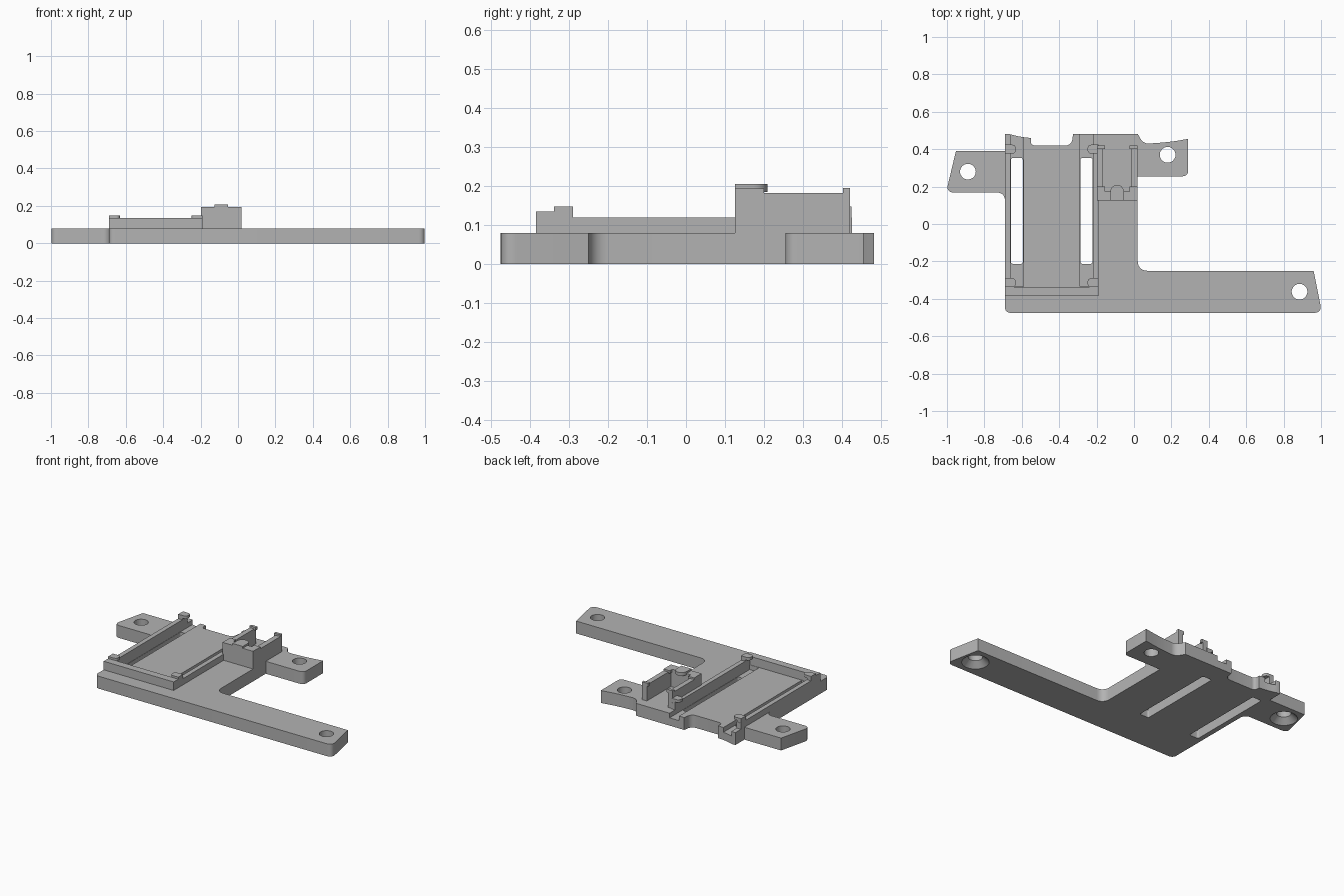
import bpy, bmesh, math
from mathutils import Vector

if "Cube" in bpy.data.objects:
    bpy.data.objects.remove(bpy.data.objects["Cube"])

grey = bpy.data.materials.new("plain grey")
grey.use_nodes = True
grey.diffuse_color = (0.45, 0.45, 0.45, 1)
grey.node_tree.nodes["Principled BSDF"].inputs["Base Color"].default_value = (0.45, 0.45, 0.45, 1)


def finish(name, bm):
    bmesh.ops.recalc_face_normals(bm, faces=bm.faces)
    mesh = bpy.data.meshes.new(name)
    bm.to_mesh(mesh)
    bm.free()
    mesh.materials.append(grey)
    ob = bpy.data.objects.new(name, mesh)
    bpy.context.collection.objects.link(ob)
    return ob


def rounded(corners, steps=6):
    """Outline from (x, y, radius) corners, each rounded by a curve."""
    out = []
    for i, (x, y, r) in enumerate(corners):
        p = Vector((x, y))
        if not r:
            out.append(p)
            continue
        a = p + (Vector(corners[i - 1][:2]) - p).normalized() * r
        b = p + (Vector(corners[(i + 1) % len(corners)][:2]) - p).normalized() * r
        for k in range(steps + 1):
            t = k / steps
            w = 2 * t * (1 - t) * 0.8
            n = (1 - t) ** 2 + w + t ** 2
            out.append((a * (1 - t) ** 2 + p * w + b * t ** 2) / n)
    return out


def prism(name, outline, z0, z1):
    bm = bmesh.new()
    face = bm.faces.new([bm.verts.new((p[0], p[1], z0)) for p in outline])
    new = bmesh.ops.extrude_face_region(bm, geom=[face])["geom"]
    bmesh.ops.translate(bm, vec=(0, 0, z1 - z0), verts=[v for v in new if isinstance(v, bmesh.types.BMVert)])
    return finish(name, bm)


def box(name, x0, x1, y0, y1, z0, z1):
    return prism(name, [(x0, y0), (x1, y0), (x1, y1), (x0, y1)], z0, z1)


def cone(name, x, y, z0, z1, r0, r1):
    bm = bmesh.new()
    bmesh.ops.create_cone(bm, cap_ends=True, segments=40, radius1=r0, radius2=r1, depth=z1 - z0)
    bmesh.ops.translate(bm, vec=(x, y, (z0 + z1) / 2), verts=bm.verts)
    return finish(name, bm)


def cut(target, cutter):
    cutter.hide_render = True
    mod = target.modifiers.new("cut", "BOOLEAN")
    mod.operation, mod.solver, mod.object = "DIFFERENCE", "EXACT", cutter
    bpy.context.view_layer.objects.active = target
    bpy.ops.object.modifier_apply(modifier=mod.name)
    bpy.data.objects.remove(cutter)


# Base plate with its three mounting ears
T = 0.08
plate = prism("base_plate", rounded([
    (-0.69, -0.475, 0.03), (1.005, -0.475, 0.04), (0.96, -0.25, 0),
    (0.02, -0.25, 0.05), (0.02, 0.255, 0), (0.29, 0.255, 0.03),
    (0.29, 0.455, 0), (0.19, 0.438, 0.05), (0.05, 0.428, 0.03), (0.02, 0.482, 0),
    (-0.325, 0.482, 0), (-0.335, 0.42, 0.03), (-0.552, 0.42, 0.02),
    (-0.552, 0.46, 0), (-0.61, 0.466, 0.03), (-0.67, 0.482, 0), (-0.69, 0.482, 0),
    (-0.69, 0.39, 0), (-0.952, 0.39, 0), (-1.005, 0.168, 0.04),
    (-0.69, 0.168, 0.04)]), 0, T)

# Side channels and the through slots in them
for x0, x1 in ((-0.66, -0.592), (-0.288, -0.22)):
    cut(plate, box("channel_cutter", x0, x1, -0.335, 0.6, 0.05, 0.2))
    r = 0.012
    cut(plate, prism("slot_cutter", rounded([
        (x0 + 0.002, -0.213, r), (x1 - 0.002, -0.213, r),
        (x1 - 0.002, 0.353, r), (x0 + 0.002, 0.353, r)]), -0.1, 0.3))

# Screw holes, two of them countersunk underneath
for x, y, sunk in ((-0.888, 0.28, True), (0.18, 0.37, False), (0.885, -0.362, True)):
    cut(plate, cone("hole_cutter", x, y, -0.1, 0.3, 0.042, 0.042))
    if sunk:
        cut(plate, cone("countersink_cutter", x, y, -0.01, 0.035, 0.09, 0.041))

# Tray: front wall, side rails and corner clips
parts = [plate, box("tray_front_wall", -0.69, -0.19, -0.385, -0.337, T, 0.135)]
for side, outer, inner in (("right", -0.69, -0.66), ("left", -0.19, -0.22)):
    s = 1 if inner > outer else -1
    parts.append(box(side + "_rail", outer, inner, -0.337, 0.425, T, 0.12))
    for end, y in (("front", -0.314), ("back", 0.4)):
        h = 0.024
        parts.append(box(f"{side}_{end}_clip_post", outer, inner, y - h, y + h, T, 0.148))
        tip = outer + s * 0.058
        parts.append(prism(f"{side}_{end}_clip", rounded([
            (inner, y - h, 0), (tip, y - h, 0.02), (tip, y + h, 0.02), (inner, y + h, 0)]), 0.13, 0.148))

# Raised holder: front wall, side walls, small catches and middle tab
parts.append(box("holder_front_wall", -0.198, 0.02, 0.125, 0.175, T, 0.194))
for side, outer, inner in (("right", -0.198, -0.166), ("left", 0.02, -0.014)):
    s = 1 if inner > outer else -1
    parts.append(box(side + "_holder_wall", outer, inner, 0.175, 0.42, T, 0.183))
    parts.append(box(side + "_back_catch", outer, inner + s * 0.01, 0.402, 0.42, 0.175, 0.195))
    parts.append(box(side + "_front_catch", outer, inner + s * 0.01, 0.175, 0.2, 0.175, 0.194))
arc = [(-0.09 + 0.036 * math.cos(a * math.pi / 12), 0.173 + 0.036 * math.sin(a * math.pi / 12)) for a in range(13)]
parts.append(prism("holder_middle_tab", [(-0.126, 0.125), (-0.054, 0.125)] + arc, 0.185, 0.206))

# Smooth the rounded corners, keep edges sharp
for ob in bpy.context.selected_objects:
    ob.select_set(False)
for ob in parts:
    ob.select_set(True)
bpy.context.view_layer.objects.active = plate
bpy.ops.object.shade_smooth_by_angle(angle=math.radians(30))
